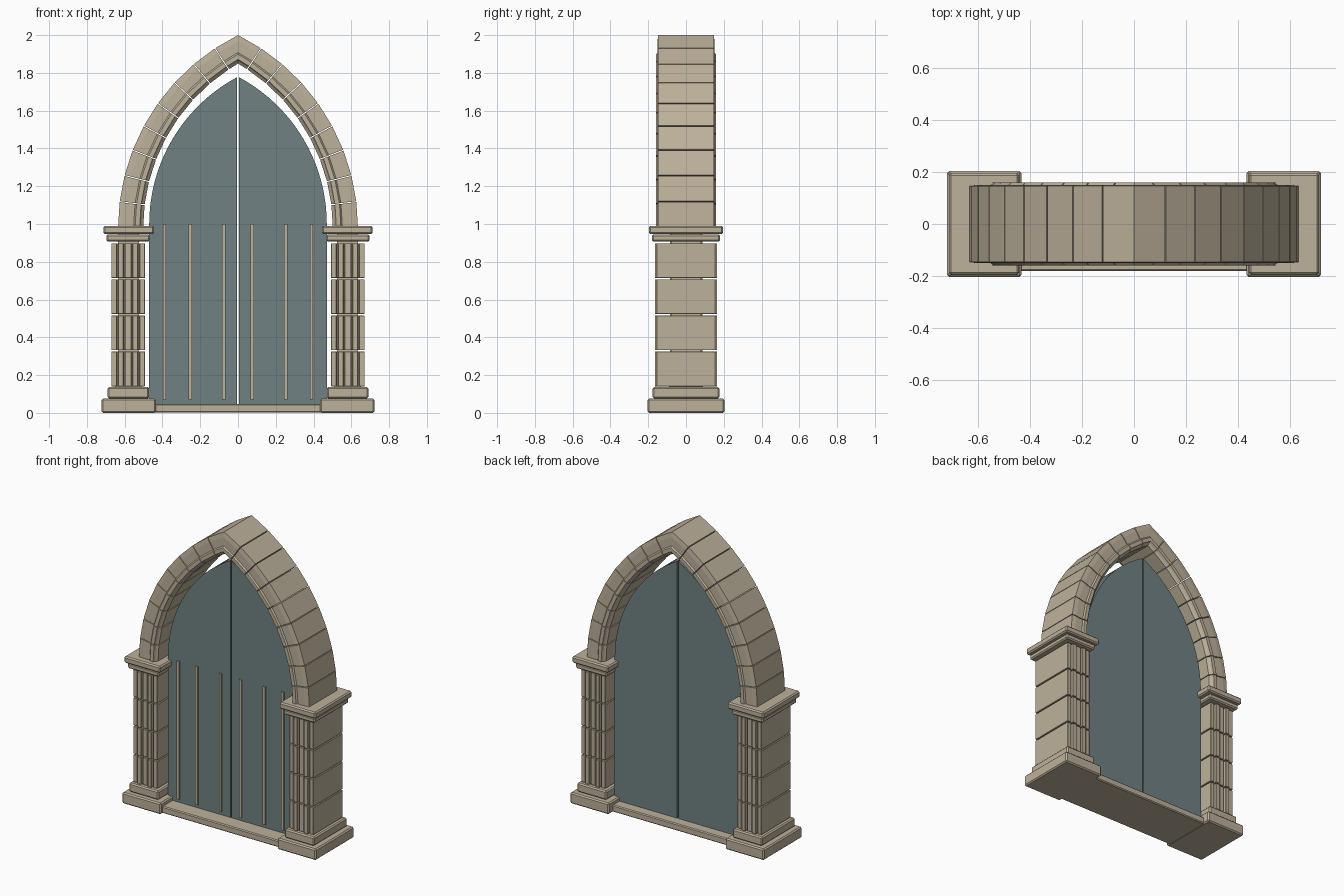
import bpy, bmesh, math

if "Cube" in bpy.data.objects:
    bpy.data.objects.remove(bpy.data.objects["Cube"])


def material(name, rgb):
    m = bpy.data.materials.new(name)
    m.diffuse_color = (*rgb, 1)
    m.use_nodes = True
    m.node_tree.nodes["Principled BSDF"].inputs["Base Color"].default_value = m.diffuse_color
    return m


STONE = material("tan stone", (0.51, 0.44, 0.325))
DOOR = material("grey green door", (0.16, 0.222, 0.225))


def finish(name, bm, mat, bevel=0):
    bmesh.ops.recalc_face_normals(bm, faces=bm.faces)
    me = bpy.data.meshes.new(name)
    bm.to_mesh(me)
    bm.free()
    me.materials.append(mat)
    ob = bpy.data.objects.new(name, me)
    bpy.context.collection.objects.link(ob)
    if bevel:
        mod = ob.modifiers.new("bevel", 'BEVEL')
        mod.width = bevel
        mod.segments = 1
    return ob


def loft(name, ring_a, ring_b, mat, bevel=0):
    """Solid between two matching outlines."""
    bm = bmesh.new()
    a = [bm.verts.new(p) for p in ring_a]
    b = [bm.verts.new(p) for p in ring_b]
    n = len(a)
    bm.faces.new(a)
    bm.faces.new(b[::-1])
    for i in range(n):
        j = (i + 1) % n
        bm.faces.new((a[i], b[i], b[j], a[j]))
    return finish(name, bm, mat, bevel)


def box(name, x0, x1, y0, y1, z0, z1, mat, bevel=0):
    plan = [(x0, y0), (x1, y0), (x1, y1), (x0, y1)]
    return loft(name, [(x, y, z0) for x, y in plan],
                [(x, y, z1) for x, y in plan], mat, bevel)


def slab(name, s, x0, x1, hy, z0, z1, bevel=0.008):
    a, b = sorted((s * x0, s * x1))
    return box(name, a, b, -hy, hy, z0, z1, STONE, bevel)


# Fluted plan of a pillar block: ribs separated by grooves, front and back
RIBS = [(0.493, 0.522, 0.156), (0.529, 0.558, 0.165),
        (0.565, 0.599, 0.156), (0.606, 0.635, 0.165), (0.642, 0.671, 0.156)]
front = []
for i, (x0, x1, y) in enumerate(RIBS):
    front += [(x0, -y), (x1, -y)]
    if i < len(RIBS) - 1:
        front += [(x1, -0.142), (RIBS[i + 1][0], -0.142)]
PLAN = front + [(x, -y) for x, y in reversed(front)]

# Moulded section of the arch: radius and half depth, then mirrored in depth
HALF = [(1.007, 0.135), (1.02, 0.147), (1.026, 0.16), (1.05, 0.16),
        (1.058, 0.151), (1.11, 0.151), (1.14, 0.147)]
SECTION = [(r, -y) for r, y in HALF] + [(r, y) for r, y in reversed(HALF)]
CX, CZ, COUNT, GAP = 0.505, 0.978, 9, 0.0025
STEP = math.acos(CX / 1.14) / COUNT


def arch_ring(s, angle, shift):
    """Arch section at an angle; angle None gives the mitre at the apex."""
    ring = []
    for r, y in SECTION:
        t = math.acos(CX / r) if angle is None else angle + shift / r
        ring.append((s * (r * math.cos(t) - CX), y, CZ + r * math.sin(t)))
    return ring


for s, side in ((-1, "left"), (1, "right")):
    # Plinth and capital
    slab(side + "_plinth", s, 0.434, 0.722, 0.204, 0.0, 0.075, 0.008)
    slab(side + "_plinth_step", s, 0.47, 0.69, 0.177, 0.077, 0.137)
    slab(side + "_plinth_core", s, 0.51, 0.65, 0.09, 0.06, 0.15, 0)
    slab(side + "_capital_step", s, 0.466, 0.697, 0.181, 0.908, 0.944)
    slab(side + "_capital", s, 0.444, 0.713, 0.196, 0.946, 0.99)
    # Pillar blocks around a narrow core
    slab(side + "_pillar_core", s, 0.525, 0.635, 0.08, 0.13, 0.96, 0)
    for i in range(4):
        z = 0.141 + i * 0.191
        loft(f"{side}_pillar_block_{i + 1}", [(s * x, y, z) for x, y in PLAN],
             [(s * x, y, z + 0.184) for x, y in PLAN], STONE, 0.002)
    # Arch stones
    for i in range(COUNT):
        last = i == COUNT - 1
        loft(f"{side}_arch_stone_{i + 1}", arch_ring(s, i * STEP, GAP if i else 0),
             arch_ring(s, None if last else (i + 1) * STEP, -GAP), STONE)
    # Door leaf with a pointed top
    R, N, seam = 0.882, 20, 0.004
    top = math.acos((R - 0.47 + seam) / R)
    leaf = [(seam, 0.045), (0.47, 0.045)]
    leaf += [(R * math.cos(top * k / N) - R + 0.47, 1 + R * math.sin(top * k / N))
             for k in range(N + 1)]
    loft(side + "_door_leaf", [(s * x, -0.075, z) for x, z in leaf],
         [(s * x, 0.088, z) for x, z in leaf], DOOR)
    # Upright strips on the door front
    for i, x in enumerate((0.075, 0.252, 0.389)):
        box(f"{side}_door_strip_{i + 1}", s * x - 0.009, s * x + 0.009,
            -0.084, -0.07, 0.07, 1.0, STONE)

# Door sill
box("sill", -0.45, 0.45, -0.182, 0.158, 0.002, 0.048, STONE, 0.006)
